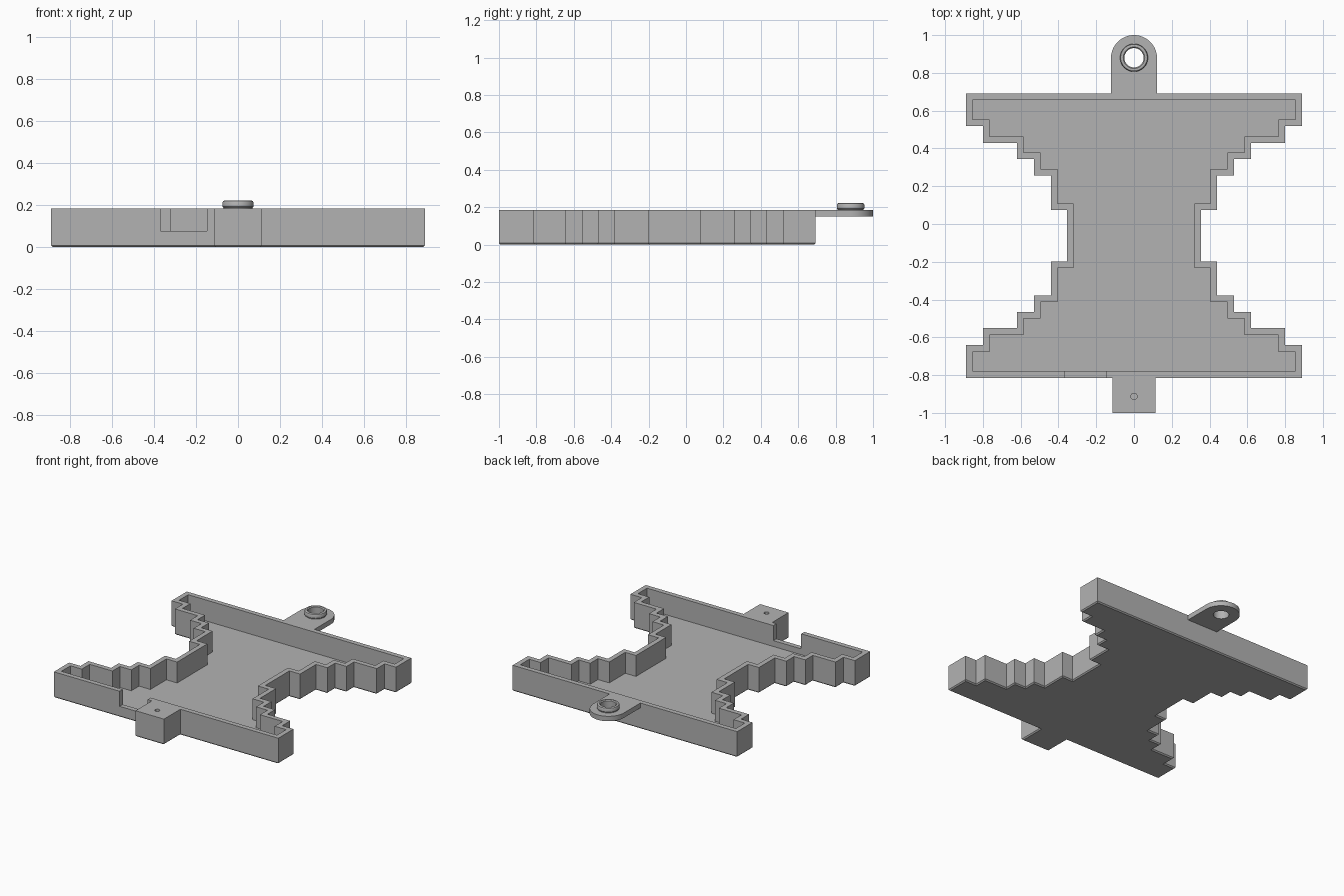
import bpy
import bmesh
import math

cube = bpy.data.objects.get("Cube")
if cube:
    bpy.data.objects.remove(cube)

H, WALL, FLOOR, CHAMFER = 0.185, 0.035, 0.035, 0.008
MID_Y = -0.0615          # symmetry line of the tray
EYE_Y = 0.88             # centre of the hanging eyelet

grey = bpy.data.materials.new("plain grey")
grey.use_nodes = True
grey.diffuse_color = (0.45, 0.45, 0.45, 1)
grey.node_tree.nodes["Principled BSDF"].inputs["Base Color"].default_value = (0.45, 0.45, 0.45, 1)


def loft(name, rings, closed=False):
    """Skin a list of equal-length point rings, capped unless closed."""
    bm = bmesh.new()
    loops = [[bm.verts.new(p) for p in ring] for ring in rings]
    pairs = list(zip(loops, loops[1:]))
    if closed:
        pairs.append((loops[-1], loops[0]))
    for a, b in pairs:
        for i in range(len(a)):
            j = (i + 1) % len(a)
            bm.faces.new((a[i], a[j], b[j], b[i]))
    if not closed:
        bm.faces.new(loops[0][::-1])
        bm.faces.new(loops[-1])
    bmesh.ops.recalc_face_normals(bm, faces=bm.faces)
    mesh = bpy.data.meshes.new(name)
    bm.to_mesh(mesh)
    bm.free()
    mesh.materials.append(grey)
    obj = bpy.data.objects.new(name, mesh)
    bpy.context.collection.objects.link(obj)
    return obj


def rect(x0, x1, y0, y1, z):
    return [(x0, y0, z), (x1, y0, z), (x1, y1, z), (x0, y1, z)]


def circle(r, y, z, n=48):
    return [(r * math.cos(2 * math.pi * i / n), y + r * math.sin(2 * math.pi * i / n), z)
            for i in range(n)]


def cut(obj, cutter):
    """Subtract the cutter and throw it away."""
    cutter.hide_render = True
    mod = obj.modifiers.new("cut", "BOOLEAN")
    mod.operation = "DIFFERENCE"
    mod.solver = "EXACT"
    mod.object = cutter
    bpy.ops.object.select_all(action="DESELECT")
    bpy.context.view_layer.objects.active = obj
    obj.select_set(True)
    bpy.ops.object.modifier_apply(modifier=mod.name)
    bpy.data.objects.remove(cutter)


def smooth(obj):
    bpy.ops.object.select_all(action="DESELECT")
    bpy.context.view_layer.objects.active = obj
    obj.select_set(True)
    bpy.ops.object.shade_smooth_by_angle(angle=math.radians(30))


# Stepped tray outline: each step is (half width, distance of its inner edge from the middle)
STEPS = [(0.89, 0.58), (0.80, 0.49), (0.62, 0.405), (0.53, 0.317), (0.44, 0.136)]
WAIST, END = 0.355, 0.753


def outline(inset, z):
    quarter = [(STEPS[0][0] - inset, END - inset)]
    widths = [s[0] for s in STEPS[1:]] + [WAIST]
    for (x, y), nxt in zip(STEPS, widths):
        quarter += [(x - inset, y + inset), (nxt - inset, y + inset)]
    right = quarter + [(x, -y) for x, y in reversed(quarter)]
    whole = right + [(-x, y) for x, y in reversed(right)]
    return [(x, y + MID_Y, z) for x, y in whole]


# Open tray with a chamfered base
tray = loft("tray", [outline(CHAMFER, 0), outline(0, CHAMFER), outline(0, H),
                     outline(WALL, H), outline(WALL, FLOOR)])

# Notch through the front wall
cut(tray, loft("notch_cutter", [rect(-0.368, -0.147, -0.85, -0.765, z) for z in (0.077, 0.3)]))

# Front block with a small blind screw hole
c = CHAMFER
block = loft("front_block", [rect(-0.113 + c, 0.113 - c, -1 + c, -0.8, 0),
                             rect(-0.113, 0.113, -1, -0.8, c),
                             rect(-0.113, 0.113, -1, -0.8, H)])
cut(block, loft("screw_cutter", [circle(0.017, -0.913, z, 24) for z in (0.06, 0.3)]))
smooth(block)

# Rounded hanging tab at the back
arc = [(0.122 * math.cos(math.pi * i / 32), 0.878 + 0.122 * math.sin(math.pi * i / 32))
       for i in range(33)]
profile = [(-0.122, 0.68), (0.122, 0.68)] + arc
tab = loft("hanging_tab", [[(x, y, z) for x, y in profile] for z in (0.15, H)])
cut(tab, loft("eyelet_cutter", [circle(0.051, EYE_Y, z) for z in (0.1, 0.3)]))
smooth(tab)

# Lipped collar around the eyelet
COLLAR = [(0.051, H - 0.005), (0.069, H - 0.005), (0.069, 0.189), (0.074, 0.194), (0.074, 0.212),
          (0.071, 0.219), (0.066, 0.222), (0.057, 0.222), (0.051, 0.216)]
collar = loft("eyelet_collar", [circle(r, EYE_Y, z) for r, z in COLLAR], closed=True)
smooth(collar)
